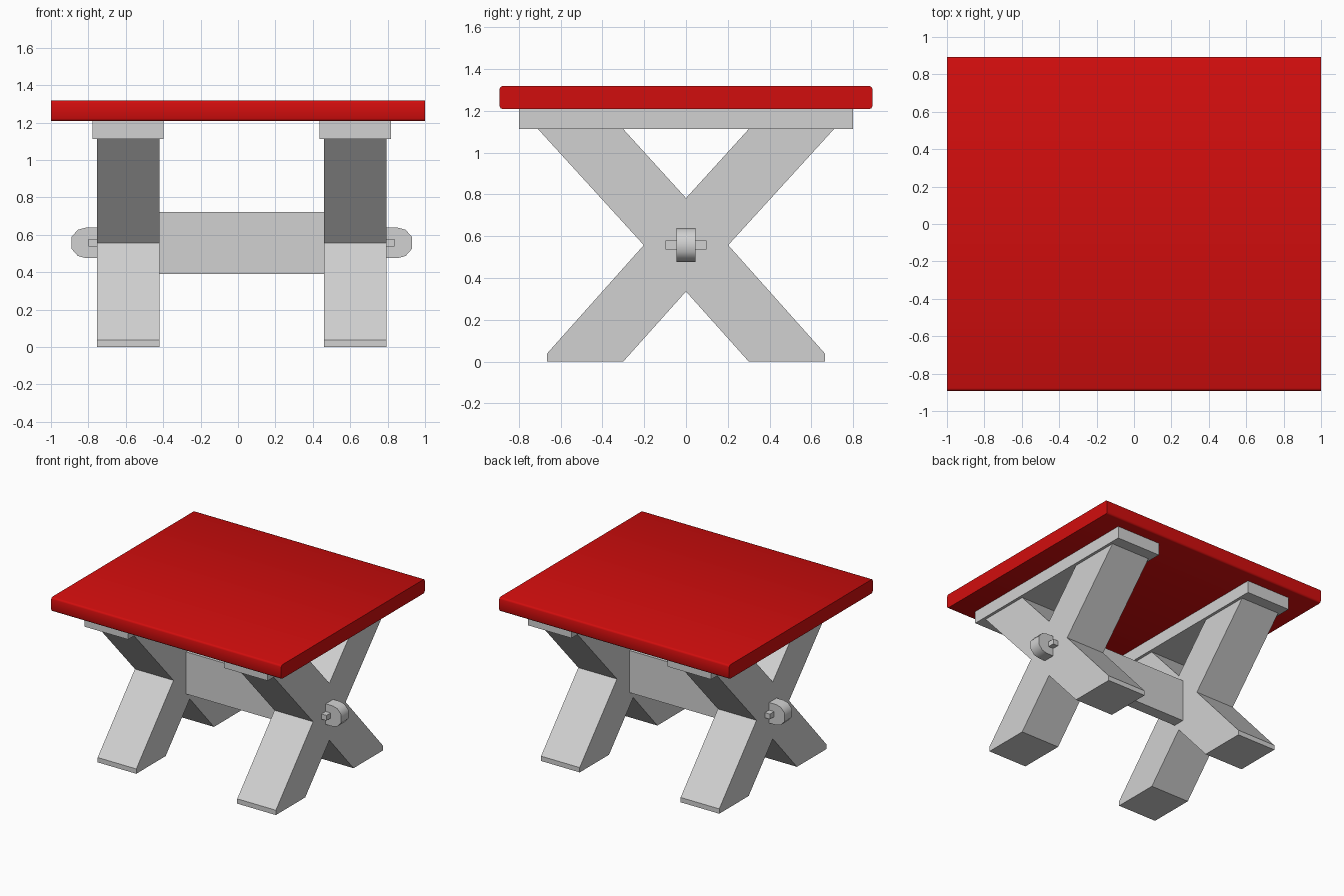
import bpy, bmesh, math
from mathutils import Vector

cube = bpy.data.objects.get("Cube")
if cube:
    bpy.data.objects.remove(cube, do_unlink=True)


def material(name, rgb):
    m = bpy.data.materials.new(name)
    m.use_nodes = True
    m.diffuse_color = (*rgb, 1)
    m.node_tree.nodes["Principled BSDF"].inputs["Base Color"].default_value = (*rgb, 1)
    return m


RED = material("red paint", (0.64, 0.004, 0.004))
GREY = material("light grey", (0.64, 0.64, 0.64))


def prism(name, profile, start, offset, mat):
    """Extrude a closed profile; start turns a 2D point into 3D."""
    bm = bmesh.new()
    face = bm.faces.new([bm.verts.new(start(a, b)) for a, b in profile])
    out = bmesh.ops.extrude_face_region(bm, geom=[face])
    moved = [g for g in out["geom"] if isinstance(g, bmesh.types.BMVert)]
    bmesh.ops.translate(bm, verts=moved, vec=Vector(offset))
    bmesh.ops.recalc_face_normals(bm, faces=bm.faces)
    mesh = bpy.data.meshes.new(name)
    bm.to_mesh(mesh)
    bm.free()
    mesh.materials.append(mat)
    obj = bpy.data.objects.new(name, mesh)
    bpy.context.collection.objects.link(obj)
    return obj


def smooth(obj, degrees):
    bpy.ops.object.select_all(action="DESELECT")
    obj.select_set(True)
    bpy.context.view_layer.objects.active = obj
    bpy.ops.object.shade_smooth_by_angle(angle=math.radians(degrees))


def side_profile(name, profile, x0, x1, mat):
    return prism(name, profile, lambda y, z: (x0, y, z), (x1 - x0, 0, 0), mat)


def box(name, x0, x1, y, z0, z1, mat):
    return side_profile(name, [(-y, z0), (y, z0), (y, z1), (-y, z1)], x0, x1, mat)


# Table top, its long edges slightly rounded
W, LOW, HIGH, R = 0.892, 1.208, 1.318, 0.014
edge = []
for cy, cz, a0 in ((W - R, LOW + R, -90), (W - R, HIGH - R, 0),
                   (R - W, HIGH - R, 90), (R - W, LOW + R, 180)):
    for step in range(3):
        a = math.radians(a0 + step * 45)
        edge.append((cy + R * math.cos(a), cz + R * math.sin(a)))
smooth(side_profile("table_top", edge, -1, 1, RED), 50)

# Crossed legs, cleats and pegs at both ends
CX = 0.02
half = [(0, 0.335), (0.3, 0), (0.665, 0), (0.665, 0.038),
        (0.202, 0.557), (0.708, 1.112), (0.3, 1.112), (0, 0.782)]
cross = half + [(-y, z) for y, z in reversed(half[1:-1])]
for side, s in (("left", 1), ("right", -1)):
    mid = CX + s * 0.607
    side_profile(side + "_crossed_legs", cross, mid - 0.168, mid + 0.168, GREY)
    box(side + "_cleat", mid - 0.19, mid + 0.19, 0.798, 1.112, LOW, GREY)
    peg = CX + s * 0.795
    box(side + "_peg", peg - 0.023, peg + 0.023, 0.098, 0.537, 0.578, GREY)

# Stretcher board between the legs
box("stretcher", CX - 0.44, CX + 0.44, 0.046, 0.391, 0.722, GREY)

# Rounded tenon passing through both leg crosses
tenon = []
for s, a0 in ((1, -90), (-1, 90)):
    for turn in (0, 30, 66, 114, 150, 180):
        a = math.radians(a0 + turn)
        tenon.append((CX + s * 0.836 + 0.08 * math.cos(a), 0.557 + 0.081 * math.sin(a)))
smooth(prism("tenon", tenon, lambda x, z: (x, -0.046, z), (0, 0.092, 0), GREY), 55)
